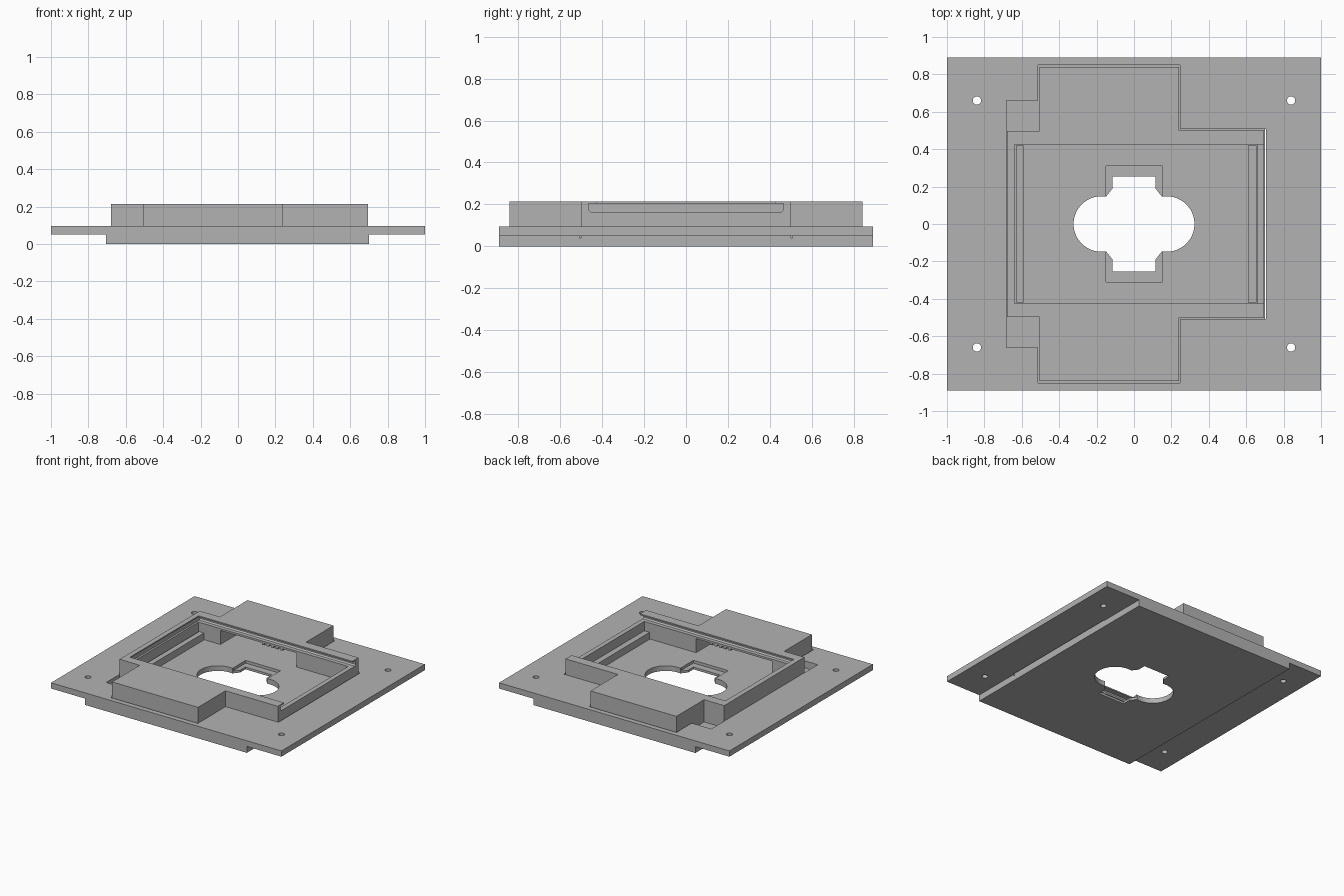
import bpy, bmesh
from math import sin, cos, radians

cube = bpy.data.objects.get("Cube")
if cube:
    bpy.data.objects.remove(cube, do_unlink=True)

grey = bpy.data.materials.new("matte grey")
grey.use_nodes = True
COLOUR = (0.45, 0.45, 0.45, 1)
grey.diffuse_color = COLOUR
grey.node_tree.nodes["Principled BSDF"].inputs["Base Color"].default_value = COLOUR


def prism(name, outline, lo, hi, axis="z"):
    """Extrude a 2D outline between lo and hi along an axis."""
    place = {"x": lambda a, b, t: (t, a, b),
             "y": lambda a, b, t: (a, t, b),
             "z": lambda a, b, t: (a, b, t)}[axis]
    bm = bmesh.new()
    face = bm.faces.new([bm.verts.new(place(a, b, lo)) for a, b in outline])
    moved = bmesh.ops.extrude_face_region(bm, geom=[face])["geom"]
    bmesh.ops.translate(bm, vec=place(0, 0, hi - lo),
                        verts=[v for v in moved if isinstance(v, bmesh.types.BMVert)])
    bmesh.ops.recalc_face_normals(bm, faces=bm.faces)
    mesh = bpy.data.meshes.new(name)
    bm.to_mesh(mesh)
    bm.free()
    mesh.materials.append(grey)
    obj = bpy.data.objects.new(name, mesh)
    bpy.context.collection.objects.link(obj)
    return obj


def box(name, x0, x1, y0, y1, z0, z1):
    return prism(name, [(x0, y0), (x1, y0), (x1, y1), (x0, y1)], z0, z1)


def mirror_y(half):
    """Close an outline by mirroring its upper half in y."""
    return half + [(x, -y) for x, y in reversed(half)]


def circle(x, y, r, n=24):
    return [(x + r * cos(radians(360 * i / n)), y + r * sin(radians(360 * i / n)))
            for i in range(n)]


def cut(target, cutters):
    """Subtract each cutter in turn, then drop the cutters."""
    for cutter in cutters:
        mod = target.modifiers.new("cut", "BOOLEAN")
        mod.operation, mod.solver, mod.object = "DIFFERENCE", "EXACT", cutter
        cutter.hide_render = True
    bpy.context.view_layer.update()
    graph = bpy.context.evaluated_depsgraph_get()
    target.data = bpy.data.meshes.new_from_object(target.evaluated_get(graph))
    target.modifiers.clear()
    for cutter in cutters:
        bpy.data.objects.remove(cutter, do_unlink=True)


FLOOR, STEP, DECK, TOP = 0.04, 0.05, 0.095, 0.215

# Base: wide plate on a narrower slab, one stepped profile
base = prism("base_plate", [(-0.705, 0), (0.7, 0), (0.7, STEP), (1, STEP), (1, DECK),
                            (-1, DECK), (-1, STEP), (-0.705, STEP)], -0.89, 0.89, "y")

# Pocket that receives the housing, with two spare corner recesses
pocket = mirror_y([(-0.682, 0.66), (-0.512, 0.66), (-0.512, 0.85), (0.247, 0.85),
                   (0.247, 0.507), (0.705, 0.507)])

# Central opening: two round lobes and a chamfered cross bar
lobe = [(0.175 + 0.148 * cos(radians(a)), 0.148 * sin(radians(a))) for a in range(5, 101, 5)]
quarter = lobe + [(0.115, 0.19), (0.115, 0.255)]
opening = mirror_y(quarter + [(-x, y) for x, y in reversed(quarter)])

cutters = [prism("pocket_cutter", pocket, FLOOR, 0.3),
           prism("opening_cutter", opening, -0.1, 0.3)]
for s in (-1, 1):
    y0, y1 = sorted((s * 0.15, s * 0.31))
    cutters.append(box("ledge_cutter", -0.15, 0.152, y0, y1, 0.018, 0.3))
    for t in (-1, 1):
        cutters.append(prism("screw_hole_cutter", circle(s * 0.84, t * 0.66, 0.022), -0.1, 0.3))
cut(base, cutters)

# Housing: box with an arm at the front and back
outline = mirror_y([(-0.68, 0.497), (-0.505, 0.497), (-0.505, 0.84), (0.241, 0.84),
                    (0.241, 0.5), (0.696, 0.5)])
housing = prism("housing", outline, FLOOR, TOP)

# Lid groove runs out through the +x wall
groove = [(-0.465, 0.175), (-0.455, 0.165), (0.455, 0.165), (0.465, 0.175),
          (0.465, 0.205), (-0.465, 0.205)]
cutters = [box("cavity_cutter", -0.64, 0.66, -0.425, 0.425, 0, 0.3),
           box("lid_cutter", -0.64, 0.8, -0.425, 0.425, 0.165, 0.3),
           prism("groove_cutter", groove, -0.655, 0.8, "x")]
for s in (-1, 1):
    y0, y1 = sorted((s * 0.4, s * 0.79))
    cutters.append(box("arm_hollow_cutter", -0.45, 0.21, y0, y1, 0, 0.15))
cut(housing, cutters)

# Support rails along the two end walls
box("right_rail", -0.632, -0.59, -0.42, 0.42, FLOOR, DECK)
box("left_rail", 0.61, 0.655, -0.42, 0.42, FLOOR, DECK)

# Small teeth under the groove at each arm opening
for s, side in ((-1, "front"), (1, "back")):
    y0, y1 = sorted((s * 0.425, s * 0.465))
    for i in range(5):
        x = -0.08 + i * 0.04
        box(f"{side}_tooth", x - 0.01, x + 0.01, y0, y1, 0.135, 0.151)
